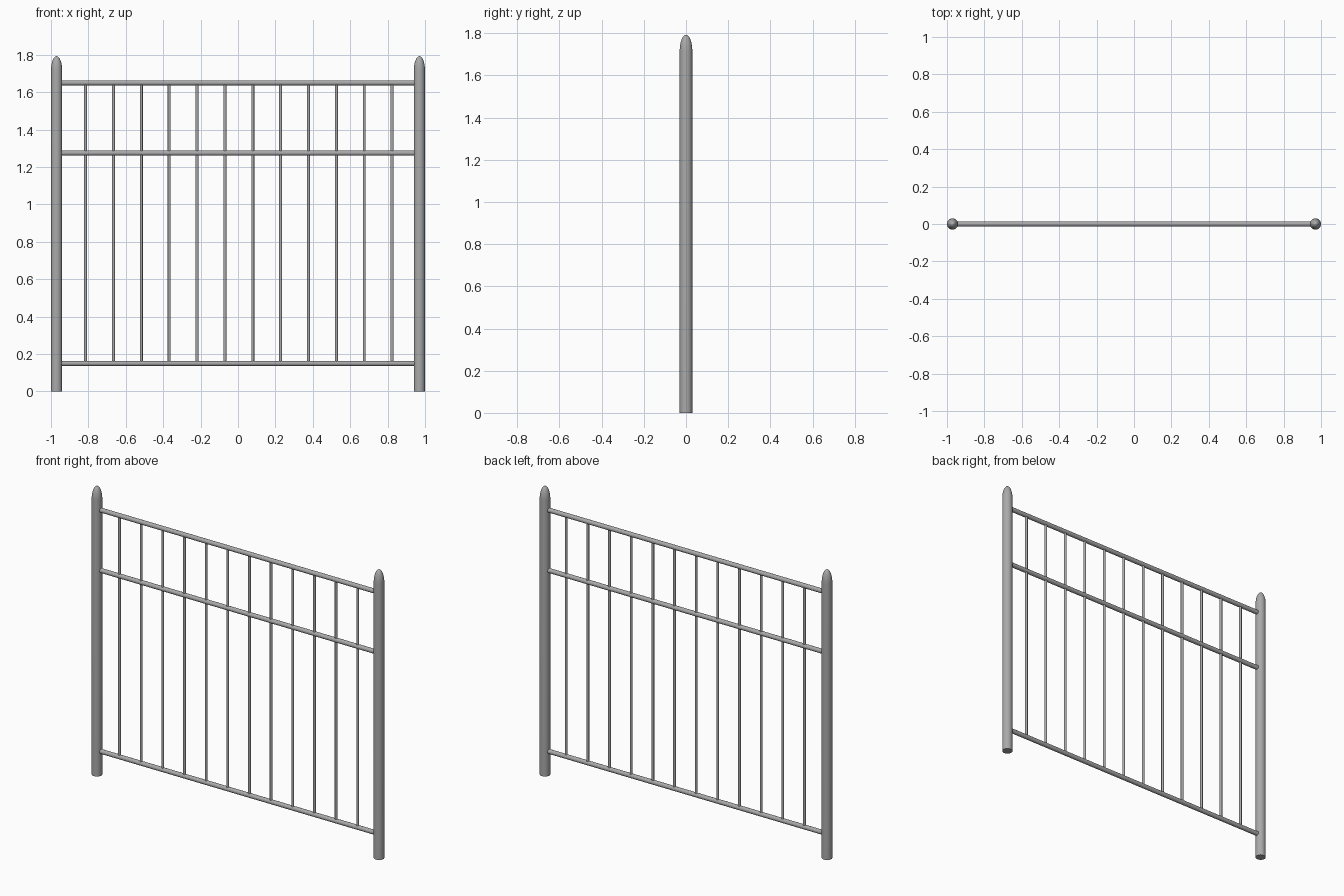
import bpy
import bmesh
import math

cube = bpy.data.objects.get("Cube")
if cube:
    bpy.data.objects.remove(cube, do_unlink=True)

# Painted metal
metal = bpy.data.materials.new("grey_metal")
metal.use_nodes = True
GREY = (0.40, 0.40, 0.40, 1)
metal.diffuse_color = GREY
metal.node_tree.nodes["Principled BSDF"].inputs["Base Color"].default_value = GREY


def finish(obj, name):
    obj.name = name
    obj.data.name = name
    obj.data.materials.append(metal)
    bpy.ops.object.select_all(action="DESELECT")
    obj.select_set(True)
    bpy.context.view_layer.objects.active = obj
    bpy.ops.object.shade_smooth_by_angle(angle=math.radians(40))


def tube(name, radius, length, location, sides, rotation=(0, 0, 0)):
    bpy.ops.mesh.primitive_cylinder_add(
        vertices=sides, radius=radius, depth=length,
        location=location, rotation=rotation)
    finish(bpy.context.object, name)


def lathe(name, profile, x, sides=32):
    """Spin a (radius, height) profile about the vertical axis."""
    bm = bmesh.new()
    verts = [bm.verts.new((r, 0, z)) for r, z in profile]
    edges = [bm.edges.new(pair) for pair in zip(verts, verts[1:])]
    bmesh.ops.spin(bm, geom=verts + edges, cent=(0, 0, 0), axis=(0, 0, 1),
                   angle=math.tau, steps=sides)
    bmesh.ops.remove_doubles(bm, verts=bm.verts, dist=0.0001)
    bmesh.ops.recalc_face_normals(bm, faces=bm.faces)
    mesh = bpy.data.meshes.new(name)
    bm.to_mesh(mesh)
    bm.free()
    obj = bpy.data.objects.new(name, mesh)
    bpy.context.collection.objects.link(obj)
    obj.location.x = x
    finish(obj, name)


# Posts with domed tops
POST_X, POST_R, DOME_Z, TOP_Z = 0.97, 0.03, 1.715, 1.793
STEPS = 8
profile = [(0, 0), (POST_R, 0)]
for i in range(STEPS + 1):
    a = math.pi / 2 * i / STEPS
    profile.append((POST_R * math.cos(a), DOME_Z + (TOP_Z - DOME_Z) * math.sin(a)))
for side, x in (("left", POST_X), ("right", -POST_X)):
    lathe(side + "_post", profile, x)

# Horizontal rails
RAILS = {"bottom": 0.15, "middle": 1.275, "top": 1.65}
for level, z in RAILS.items():
    tube(level + "_rail", 0.014, 2 * POST_X, (0, 0, z), 20, (0, math.pi / 2, 0))

# Thin upright bars
BAR_COUNT, FIRST_X, PITCH = 12, -0.815, 0.149
low, high = RAILS["bottom"], RAILS["top"]
for i in range(BAR_COUNT):
    tube(f"upright_bar_{i + 1}", 0.008, high - low,
         (FIRST_X + i * PITCH, 0, (low + high) / 2), 16)
